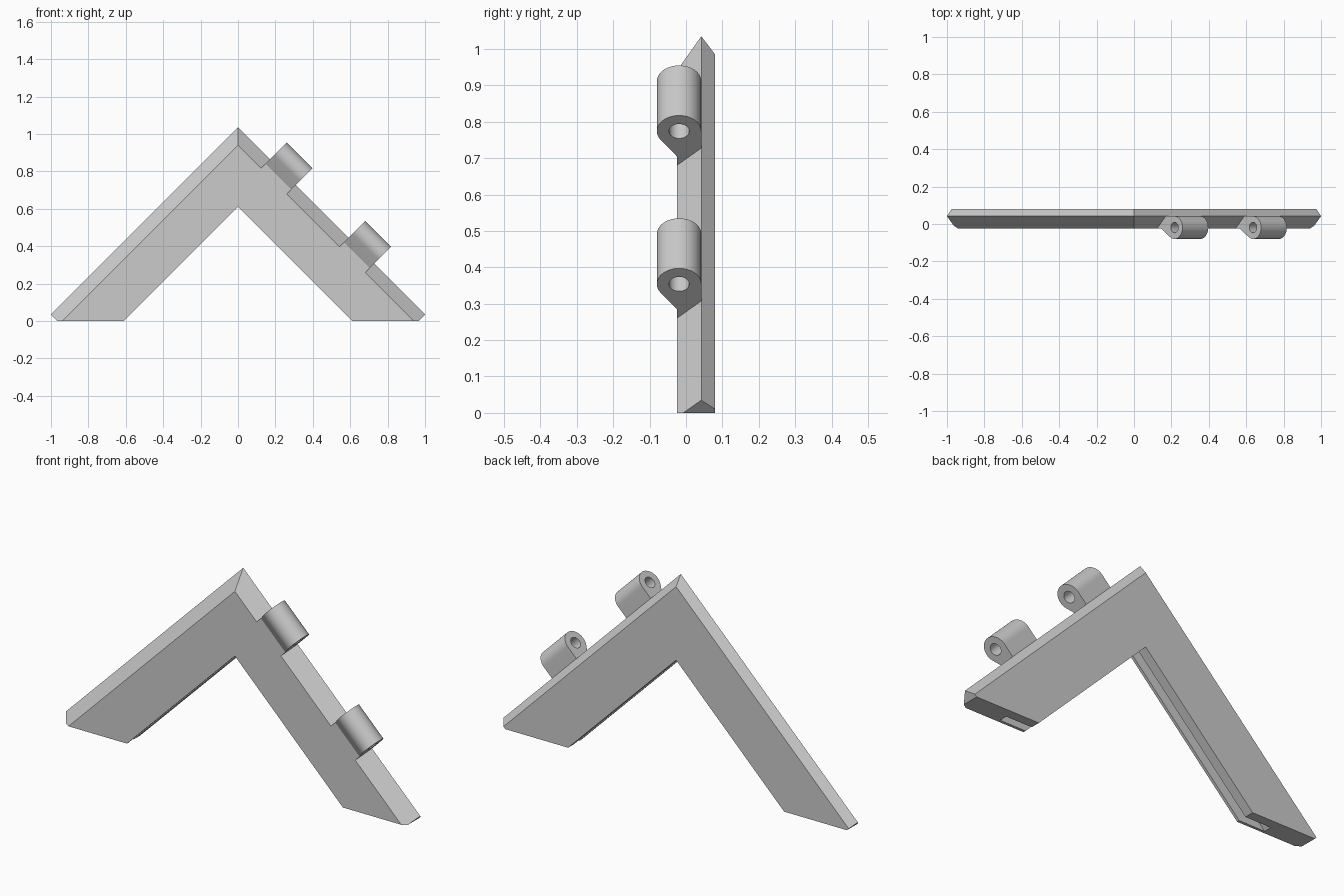
import bpy, bmesh, math
from mathutils import Vector

if "Cube" in bpy.data.objects:
    bpy.data.objects.remove(bpy.data.objects["Cube"])

grey = bpy.data.materials.new("light grey")
grey.diffuse_color = (0.6, 0.6, 0.6, 1)
grey.use_nodes = True
grey.node_tree.nodes["Principled BSDF"].inputs["Base Color"].default_value = grey.diffuse_color


def make_object(name, bm):
    bmesh.ops.recalc_face_normals(bm, faces=bm.faces[:])
    mesh = bpy.data.meshes.new(name)
    bm.to_mesh(mesh)
    bm.free()
    mesh.materials.append(grey)
    ob = bpy.data.objects.new(name, mesh)
    bpy.context.collection.objects.link(ob)
    return ob


def skin(bm, loops):
    """Join matching closed loops of vertices with quads."""
    for a, b in zip(loops, loops[1:]):
        n = len(a)
        for i in range(n):
            j = (i + 1) % n
            bm.faces.new((a[i], a[j], b[j], b[i]))


# Chevron frame: section (y, distance from centre) with ridge and inner slot
section = [(-0.025, 0.94), (0.042, 1.035), (0.08, 0.985), (0.08, 0.61),
           (0.031, 0.61), (0.031, 0.755), (-0.011, 0.755), (-0.011, 0.61),
           (-0.025, 0.61)]
bm = bmesh.new()
loops = [[bm.verts.new((w * sx, y, w * sz)) for y, w in section]
         for sx, sz in ((-1, 0), (0, 1), (1, 0))]
skin(bm, loops)
bm.faces.new(loops[0])
bm.faces.new(loops[2])
# Square off the sharp foot tips
for s in (-1, 1):
    geom = bm.verts[:] + bm.edges[:] + bm.faces[:]
    cut = bmesh.ops.bisect_plane(bm, geom=geom, dist=1e-5, clear_outer=True,
                                 plane_co=(s * 0.965, 0, 0), plane_no=(s, 0, -1))
    edges = [e for e in bm.edges if e.is_boundary]
    bmesh.ops.holes_fill(bm, edges=edges, sides=0)
make_object("chevron_frame", bm)

# Hinge barrels: round top, sloped web down to the frame, bored through
R, HOLE, CY, CW = 0.061, 0.028, -0.019, 1.128
ALONG = Vector((1, 0, -1)) / math.sqrt(2)
OUT = Vector((1, 0, 1)) / math.sqrt(2)
SEG = 32
END = math.radians(215.5)


def place(y, d, t):
    """Section point (y, outward d) at t = x - z along the leg."""
    return OUT * (CW / math.sqrt(2) + d) + ALONG * (t / math.sqrt(2)) + Vector((0, y, 0))


outline = [(CY + R * math.cos(END * i / SEG), R * math.sin(END * i / SEG))
           for i in range(SEG + 1)]
outline += [(-0.025, -0.098), (-0.025, -0.133), (0.042, -0.125)]
bore = [(CY + HOLE * math.cos(2 * math.pi * i / SEG),
         HOLE * math.sin(2 * math.pi * i / SEG)) for i in range(SEG)]

for name, t0, t1 in (("upper_hinge", -0.695, -0.42), ("lower_hinge", 0.145, 0.42)):
    bm = bmesh.new()
    walls = [[[bm.verts.new(place(y, d, t)) for y, d in ring] for t in (t0, t1)]
             for ring in (outline, bore)]
    for wall in walls:
        skin(bm, wall)
    # End faces with the bore left open
    for k in (0, 1):
        edges = []
        for wall in walls:
            ring = wall[k]
            edges += [bm.edges.get((ring[i - 1], ring[i])) for i in range(len(ring))]
        bmesh.ops.triangle_fill(bm, edges=edges, use_beauty=True)
    ob = make_object(name, bm)
    bpy.ops.object.select_all(action='DESELECT')
    ob.select_set(True)
    bpy.context.view_layer.objects.active = ob
    bpy.ops.object.shade_smooth_by_angle(angle=math.radians(30))
